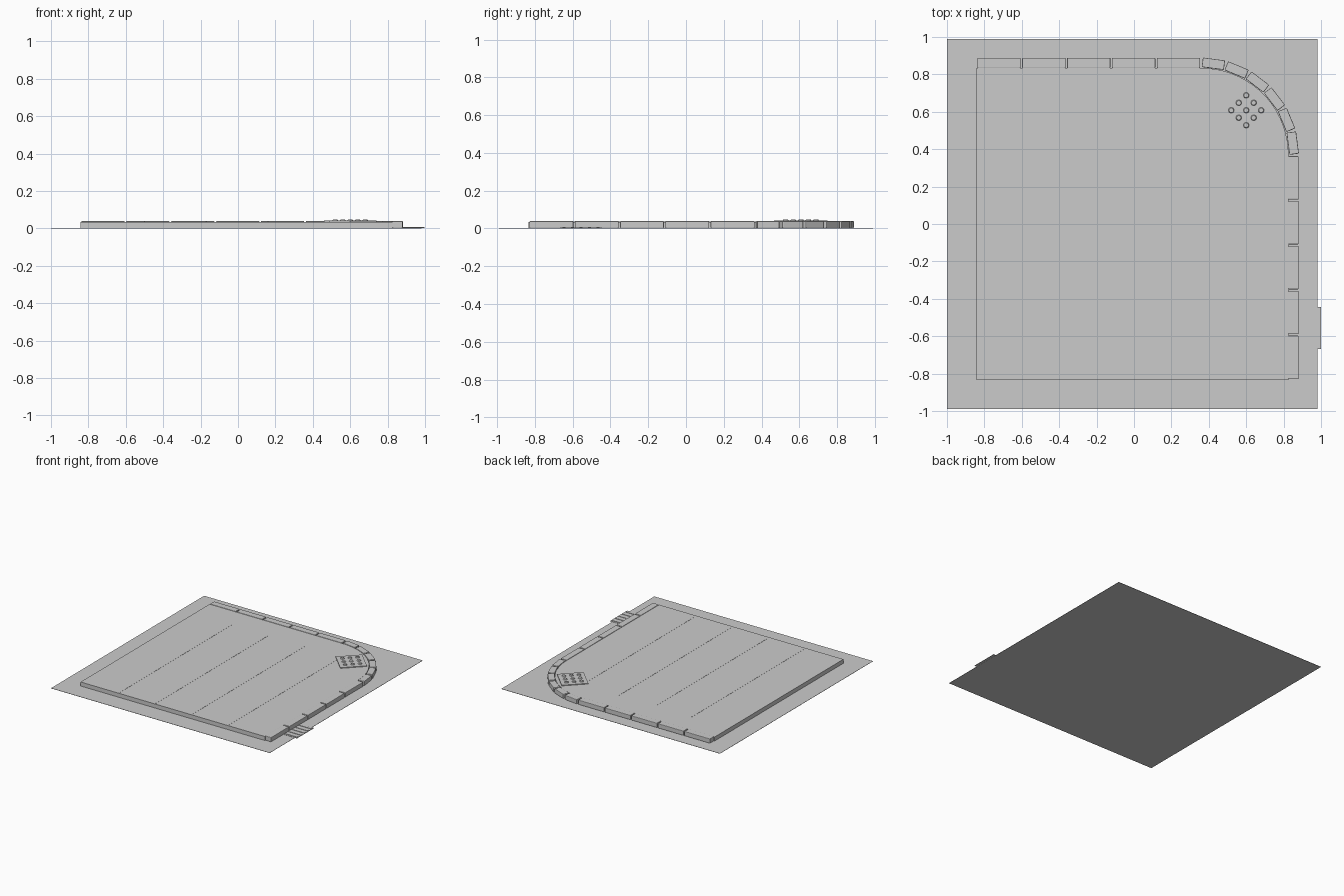
import bpy, bmesh, math
from mathutils import Matrix

if "Cube" in bpy.data.objects:
    bpy.data.objects.remove(bpy.data.objects["Cube"])

concrete = bpy.data.materials.new("concrete_grey")
concrete.diffuse_color = (0.6, 0.6, 0.6, 1)
concrete.use_nodes = True
concrete.node_tree.nodes["Principled BSDF"].inputs["Base Color"].default_value = concrete.diffuse_color


def finish(name, bm, bevel=0):
    bmesh.ops.recalc_face_normals(bm, faces=bm.faces)
    me = bpy.data.meshes.new(name)
    bm.to_mesh(me)
    bm.free()
    me.materials.append(concrete)
    ob = bpy.data.objects.new(name, me)
    bpy.context.collection.objects.link(ob)
    if bevel:
        mod = ob.modifiers.new("bevel", 'BEVEL')
        mod.width = bevel
        mod.segments = 2
    return ob


def box(bm, cx, cy, z0, z1, sx, sy, angle=0):
    m = (Matrix.Translation((cx, cy, (z0 + z1) / 2)) @ Matrix.Rotation(angle, 4, 'Z')
         @ Matrix.Diagonal((sx, sy, z1 - z0, 1)))
    bmesh.ops.create_cube(bm, size=1, matrix=m)


# key sizes: arc centre of the corner, outer and inner kerb radius
AX, AY, R_OUT, R_IN = 0.36, 0.368, 0.52, 0.466
LEFT, FRONT = -0.842, -0.833
SLAB_TOP, KERB_TOP, ROAD_TOP = 0.035, 0.039, 0.002

# road
bm = bmesh.new()
box(bm, -0.01, 0, 0, ROAD_TOP, 1.98, 1.98)
finish("road", bm)

# pavement slab with one rounded corner
bm = bmesh.new()
pts = [(LEFT, FRONT), (AX + R_IN, FRONT)]
pts += [(AX + R_IN * math.cos(math.radians(a)), AY + R_IN * math.sin(math.radians(a)))
        for a in range(0, 91, 5)]
pts.append((LEFT, AY + R_IN))
face = bm.faces.new([bm.verts.new((x, y, ROAD_TOP)) for x, y in pts])
ext = bmesh.ops.extrude_face_region(bm, geom=[face])
for v in ext["geom"]:
    if isinstance(v, bmesh.types.BMVert):
        v.co.z = SLAB_TOP
finish("pavement_slab", bm)

# kerb stones: five straight on each side, six around the corner
bm = bmesh.new()
r_mid, width = (R_OUT + R_IN) / 2, R_OUT - R_IN
for i in range(5):
    t = (i + 0.5) * 0.24
    box(bm, LEFT + t, AY + r_mid, ROAD_TOP, KERB_TOP, 0.232, width)
    box(bm, AX + r_mid, FRONT + t, ROAD_TOP, KERB_TOP, 0.232, width, math.pi / 2)
for i in range(6):
    a = math.radians(7.5 + 15 * i)
    box(bm, AX + r_mid * math.cos(a), AY + r_mid * math.sin(a), ROAD_TOP, KERB_TOP,
        0.119, width - 0.003, a + math.pi / 2)
finish("kerb_stones", bm, 0.004)

# pavement joint strips
bm = bmesh.new()
for i in range(4):
    box(bm, -0.5 + 0.33 * i, -0.09, SLAB_TOP - 0.002, SLAB_TOP + 0.001, 0.006, 1.46)
finish("pavement_joints", bm)

# tactile pad with nine domes, turned towards the corner
PX, PY, q = 0.6, 0.608, math.pi / 4
bm = bmesh.new()
box(bm, PX, PY, SLAB_TOP - 0.002, 0.041, 0.2, 0.2, q)
finish("tactile_pad", bm)
bm = bmesh.new()
for i in (-1, 0, 1):
    for j in (-1, 0, 1):
        x, y = PX + 0.04 * (i - j), PY + 0.04 * (i + j)
        bmesh.ops.create_cone(bm, cap_ends=True, segments=16, radius1=0.016, radius2=0.012,
                              depth=0.008, matrix=Matrix.Translation((x, y, 0.044)))
finish("tactile_domes", bm)

# drain grate at the kerb, with raised bars
bm = bmesh.new()
box(bm, 0.938, -0.556, 0.001, 0.004, 0.124, 0.222)
finish("drain_plate", bm)
bm = bmesh.new()
for i in range(5):
    box(bm, 0.938, -0.556 + 0.045 * (i - 2), 0.003, 0.007, 0.112, 0.018)
finish("drain_bars", bm)
